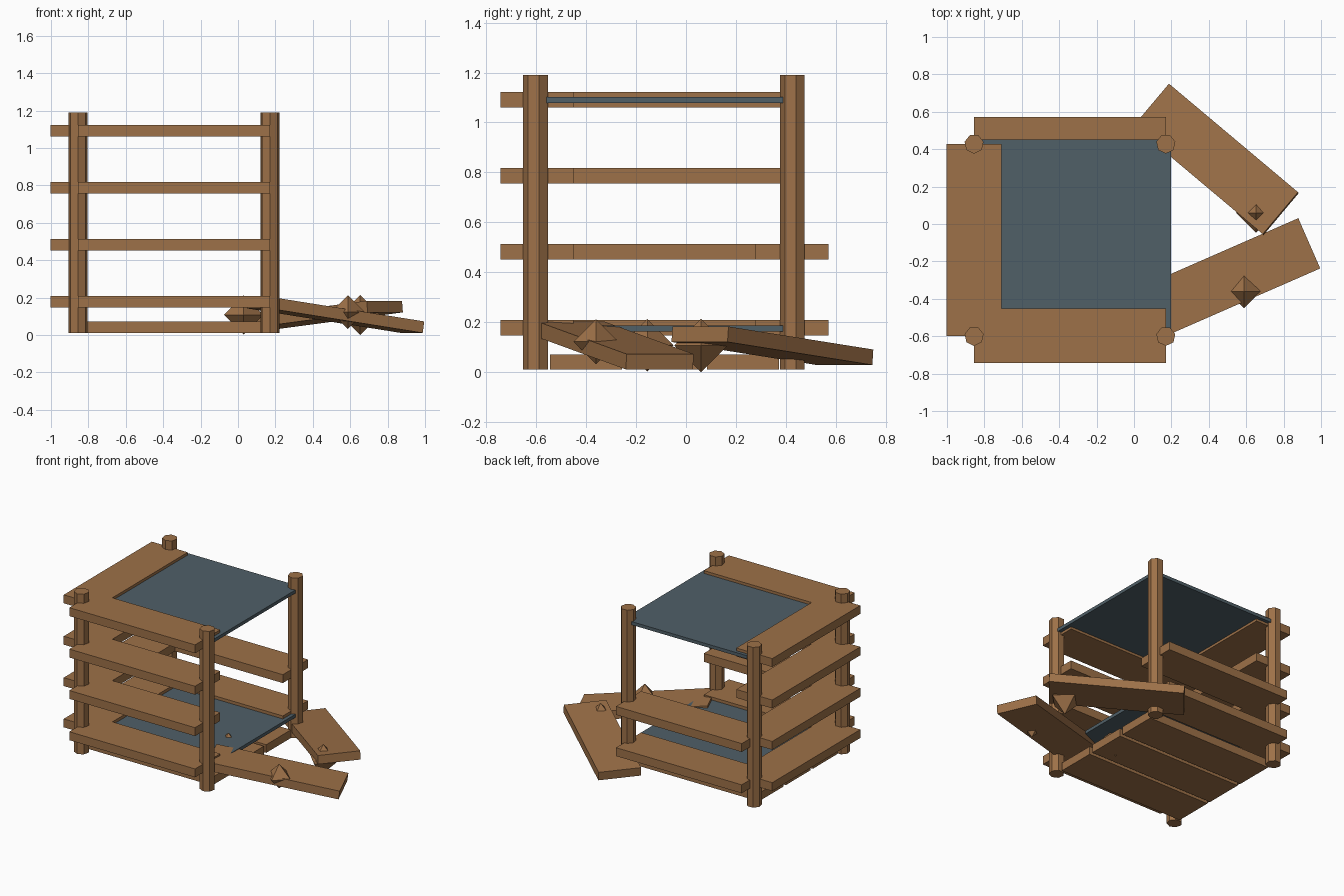
import bpy
import bmesh
import math
from mathutils import Vector, Matrix

if "Cube" in bpy.data.objects:
    bpy.data.objects.remove(bpy.data.objects["Cube"])


def material(name, color):
    mat = bpy.data.materials.new(name)
    mat.use_nodes = True
    mat.diffuse_color = (*color, 1)
    mat.node_tree.nodes["Principled BSDF"].inputs["Base Color"].default_value = (*color, 1)
    return mat


wood = material("brown wood", (0.34, 0.165, 0.065))
slate = material("slate blue", (0.08, 0.115, 0.137))


def finish(name, bm, mat):
    mesh = bpy.data.meshes.new(name)
    bmesh.ops.recalc_face_normals(bm, faces=bm.faces)
    bm.to_mesh(mesh)
    bm.free()
    mesh.materials.append(mat)
    obj = bpy.data.objects.new(name, mesh)
    bpy.context.collection.objects.link(obj)
    return obj


def box(name, center, size, mat, rotation=Matrix()):
    bm = bmesh.new()
    place = Matrix.Translation(center) @ rotation @ Matrix.Diagonal((*size, 1))
    bmesh.ops.create_cube(bm, size=1, matrix=place)
    return finish(name, bm, mat)


def post(name, x, y):
    bm = bmesh.new()
    place = Matrix.Translation((x, y, 0.6)) @ Matrix.Rotation(math.pi, 4, "Z")
    bmesh.ops.create_cone(bm, cap_ends=True, segments=7, radius1=0.052,
                          radius2=0.052, depth=1.18, matrix=place)
    return finish(name, bm, wood)


def fallen_board(name, start, end):
    # Board lying along the line from start to end, without roll
    start, end = Vector(start), Vector(end)
    along = (end - start).normalized()
    side = Vector((0, 0, 1)).cross(along).normalized()
    up = along.cross(side)
    turn = Matrix((along, side, up)).transposed().to_4x4()
    length = (end - start).length
    return box(name, (start + end) / 2, (length, WIDTH, THICK), wood, turn)


def spike(name, center, radius):
    # Two four-sided pyramids joined base to base
    bm = bmesh.new()
    ring = [bm.verts.new(v) for v in ((1, 0, 0), (0, 1, 0), (-1, 0, 0), (0, -1, 0))]
    for tip in (bm.verts.new((0, 0, 1)), bm.verts.new((0, 0, -1))):
        for i in range(4):
            bm.faces.new((ring[i], ring[(i + 1) % 4], tip))
    bm.transform(Matrix.Translation(center) @ Matrix.Scale(radius, 4))
    return finish(name, bm, wood)


WIDTH, THICK, SPAN = 0.293, 0.062, 1.025
MID_X, MID_Y = -0.342, -0.086
LEVELS = (0.178, 0.482, 0.787, 1.092)

# Corner posts
for side, x in (("right", -0.855), ("left", 0.17)):
    for end, y in (("front", -0.6), ("back", 0.428)):
        post(f"{end}_{side}_post", x, y)

# Shelf-like wall boards; the back wall has only its two lower ones
for i, z in enumerate(LEVELS):
    box(f"front_board_{i + 1}", (MID_X, -0.597, z), (SPAN, WIDTH, THICK), wood)
    box(f"right_board_{i + 1}", (-0.855, MID_Y, z), (WIDTH, SPAN, THICK), wood)
    if i < 2:
        box(f"back_board_{i + 1}", (MID_X, 0.425, z), (SPAN, WIDTH, THICK), wood)

# Floor planks
for i in range(3):
    box(f"floor_plank_{i + 1}", (MID_X, MID_Y + (i - 1) * 0.315, 0.041),
        (SPAN, 0.288, 0.06), wood)

# Thin floor and roof panels
for name, z in (("floor_panel", 0.175), ("roof_panel", 1.091)):
    box(name, (-0.318, -0.064, z), (1.03, 1.03, 0.024), slate)

# Boards fallen from the open side
fallen_board("front_fallen_board", (0.933, -0.105, 0.042), (0.11, -0.465, 0.173))
fallen_board("back_fallen_board", (0.785, 0.056, 0.152), (0.095, 0.636, 0.06))

# Loose spikes
spike("front_spike", (0.588, -0.36, 0.122), 0.09)
spike("back_spike", (0.653, 0.06, 0.107), 0.107)
spike("inner_spike", (0.03, -0.155, 0.108), 0.105)
